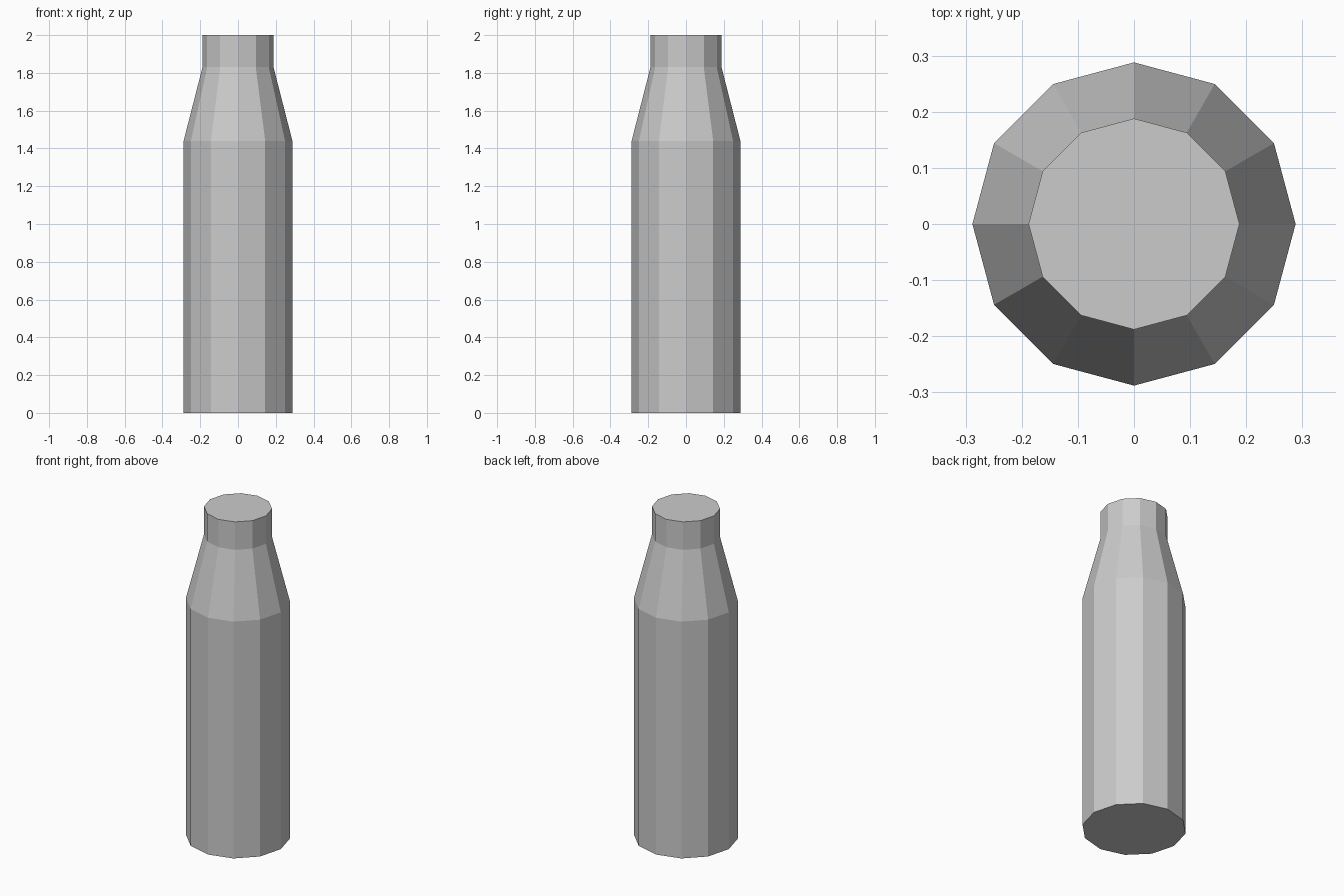
import bpy, bmesh
from math import cos, sin, tau

if "Cube" in bpy.data.objects:
    bpy.data.objects.remove(bpy.data.objects["Cube"])

SIDES = 12
# (radius, height): base, shoulder, neck, top
PROFILE = [(0.288, 0.0), (0.288, 1.44), (0.188, 1.83), (0.188, 2.0)]


def lathe(name, profile, sides):
    bm = bmesh.new()
    rings = [[bm.verts.new((r * cos(tau * i / sides), r * sin(tau * i / sides), z))
              for i in range(sides)] for r, z in profile]
    # side walls
    for low, high in zip(rings, rings[1:]):
        for i in range(sides):
            j = (i + 1) % sides
            bm.faces.new((low[i], low[j], high[j], high[i]))
    # flat caps
    bm.faces.new(rings[0][::-1])
    bm.faces.new(rings[-1])
    mesh = bpy.data.meshes.new(name)
    bm.to_mesh(mesh)
    bm.free()
    obj = bpy.data.objects.new(name, mesh)
    bpy.context.collection.objects.link(obj)
    return obj


# Bottle-shaped body with tapered shoulder and straight neck
lathe("bottle_body", PROFILE, SIDES)
